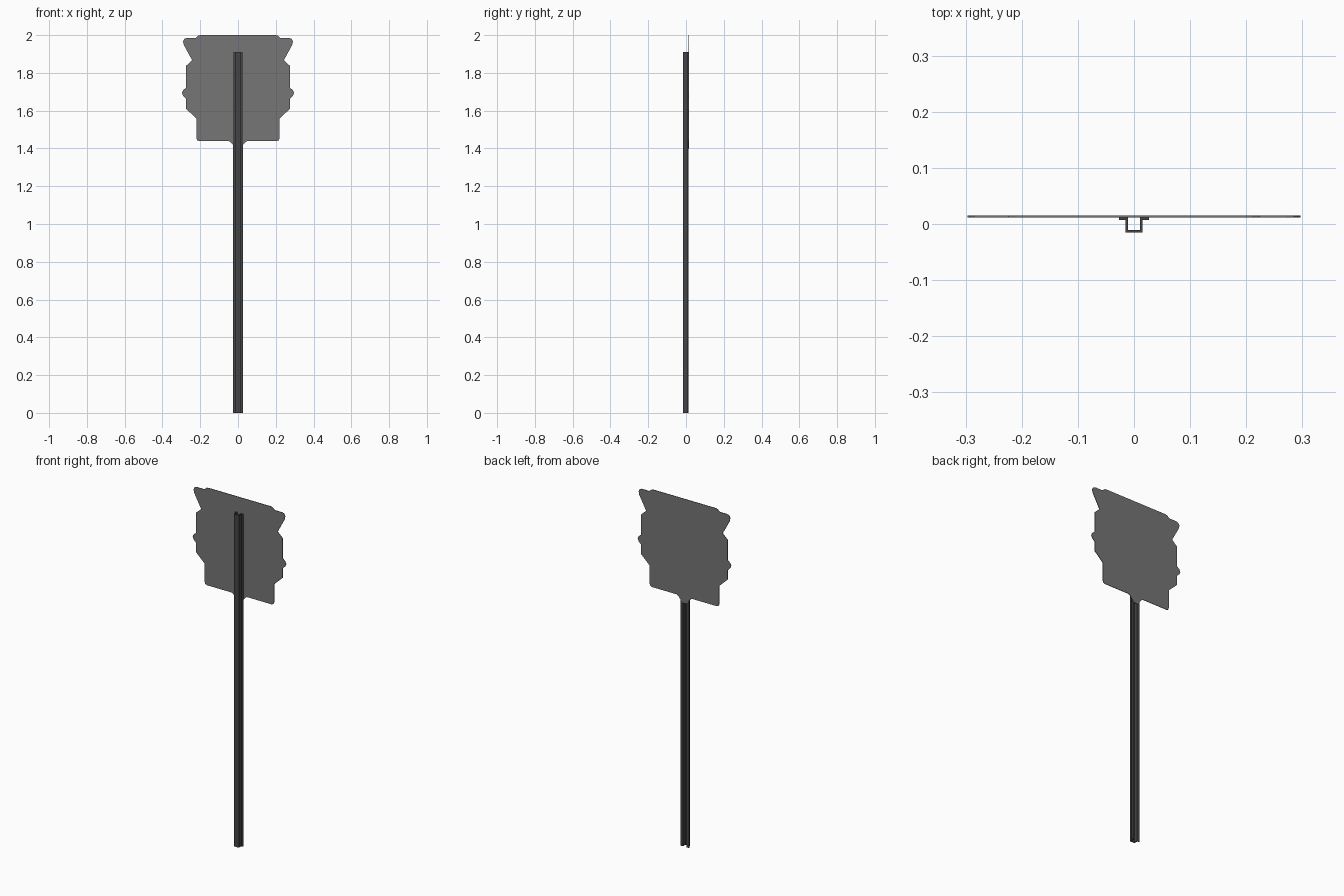
import bpy, bmesh

if "Cube" in bpy.data.objects:
    bpy.data.objects.remove(bpy.data.objects["Cube"])


def material(name, v):
    m = bpy.data.materials.new(name)
    m.diffuse_color = (v, v, v, 1)
    m.use_nodes = True
    m.node_tree.nodes["Principled BSDF"].inputs["Base Color"].default_value = m.diffuse_color
    return m


def extruded(name, outline, offset, mat):
    """Mirror a right-half outline across x = 0 and extrude it by offset."""
    left = [(-p[0], p[1], p[2]) for p in reversed(outline) if p[0] > 0]
    me = bpy.data.meshes.new(name)
    bm = bmesh.new()
    face = bm.faces.new([bm.verts.new(p) for p in outline + left])
    new = bmesh.ops.extrude_face_region(bm, geom=[face])["geom"]
    bmesh.ops.translate(bm, vec=offset,
                        verts=[g for g in new if isinstance(g, bmesh.types.BMVert)])
    bmesh.ops.recalc_face_normals(bm, faces=bm.faces)
    bm.to_mesh(me)
    bm.free()
    me.materials.append(mat)
    ob = bpy.data.objects.new(name, me)
    bpy.context.collection.objects.link(ob)
    return ob


sheet_grey = material("sheet grey", 0.18)
steel_grey = material("dark steel grey", 0.06)

# Hat-section post: closed web in front, flanges against the panel
hat = [(0, -0.015), (0.0155, -0.015), (0.0155, 0.0075), (0.027, 0.0075),
       (0.027, 0.012), (0.011, 0.012), (0.011, -0.0105), (0, -0.0105)]
extruded("post", [(x, y, 0) for x, y in hat], (0, 0, 1.91), steel_grey)

# Shield-shaped sign panel with rounded corners
shield = [(0.198, 2.0), (0.21, 1.997), (0.224, 1.985), (0.272, 1.985),
          (0.285, 1.98), (0.291, 1.967), (0.287, 1.948), (0.243, 1.867),
          (0.275, 1.837), (0.275, 1.722), (0.291, 1.708), (0.297, 1.694),
          (0.291, 1.68), (0.275, 1.664), (0.275, 1.61), (0.22, 1.558),
          (0.22, 1.453), (0.216, 1.443), (0.206, 1.439), (0.05, 1.439),
          (0.04, 1.434), (0.018, 1.408), (0.008, 1.401), (0, 1.4)]
extruded("sign_panel", [(x, 0.012, z) for x, z in shield], (0, 0.003, 0), sheet_grey)
